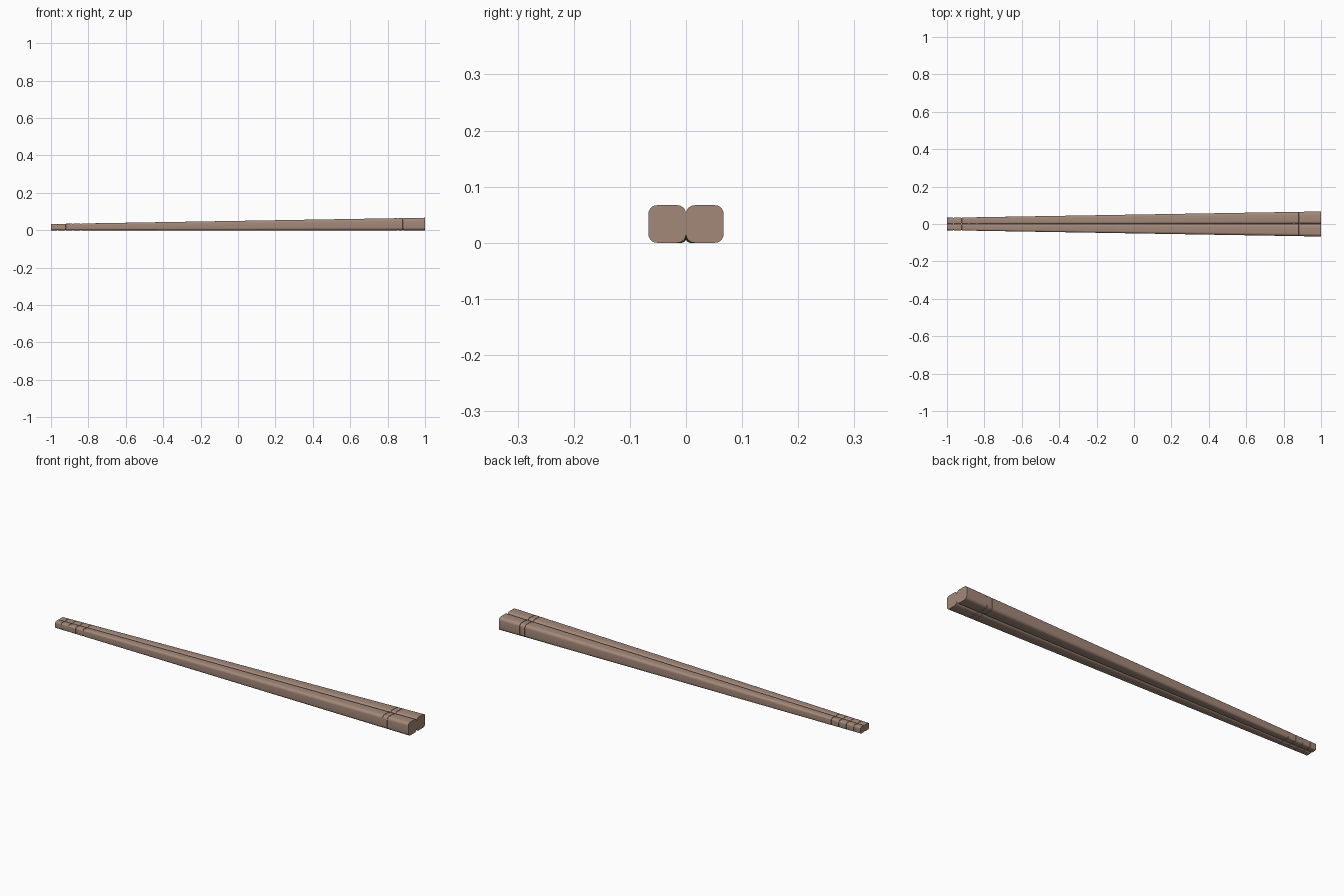
import bpy, bmesh, math

if "Cube" in bpy.data.objects:
    bpy.data.objects.remove(bpy.data.objects["Cube"])

SEG = 5          # segments per rounded corner
GROOVE_W, GROOVE_D = 0.005, 0.0016

mat = bpy.data.materials.new("wood")
mat.diffuse_color = (0.37, 0.25, 0.195, 1)
mat.use_nodes = True
mat.node_tree.nodes["Principled BSDF"].inputs["Base Color"].default_value = mat.diffuse_color


def width(x):
    # straight taper from tip to handle end
    return 0.0335 + (0.067 - 0.0335) * (x + 1) / 2


def ring(bm, x, inset):
    # rounded square cross-section resting on z = 0 with its inner side on y = 0
    w = width(x)
    c, h, r = w / 2, w / 2 - inset, w * 0.23
    verts = []
    for k in range(4):
        a0 = k * math.pi / 2
        sy = 1 if k in (0, 3) else -1
        sz = 1 if k in (0, 1) else -1
        for i in range(SEG + 1):
            a = a0 + i / SEG * math.pi / 2
            verts.append(bm.verts.new((x, c + sy * (h - r) + r * math.cos(a),
                                       c + sz * (h - r) + r * math.sin(a))))
    return verts


def chopstick(name, side):
    # stations along the length, with a shallow square groove at each band
    stations = [(-1, 0)]
    for g in (-0.965, -0.923, -0.882, -0.84, 0.855, 0.883):
        a, b = g - GROOVE_W / 2, g + GROOVE_W / 2
        stations += [(a, 0), (a + 0.0005, GROOVE_D), (b - 0.0005, GROOVE_D), (b, 0)]
    stations.append((1, 0))

    bm = bmesh.new()
    rings = [ring(bm, x, d) for x, d in stations]
    n = len(rings[0])
    for p, q in zip(rings, rings[1:]):
        for i in range(n):
            j = (i + 1) % n
            bm.faces.new((p[i], p[j], q[j], q[i]))
    bm.faces.new(rings[0])
    bm.faces.new(rings[-1])
    for v in bm.verts:
        v.co.y *= side
    bmesh.ops.recalc_face_normals(bm, faces=bm.faces)
    me = bpy.data.meshes.new(name)
    bm.to_mesh(me)
    bm.free()
    me.materials.append(mat)
    ob = bpy.data.objects.new(name, me)
    bpy.context.collection.objects.link(ob)
    bpy.ops.object.select_all(action='DESELECT')
    ob.select_set(True)
    bpy.context.view_layer.objects.active = ob
    bpy.ops.object.shade_smooth_by_angle(angle=math.radians(30))


chopstick("chopstick_front", -1)
chopstick("chopstick_back", 1)
